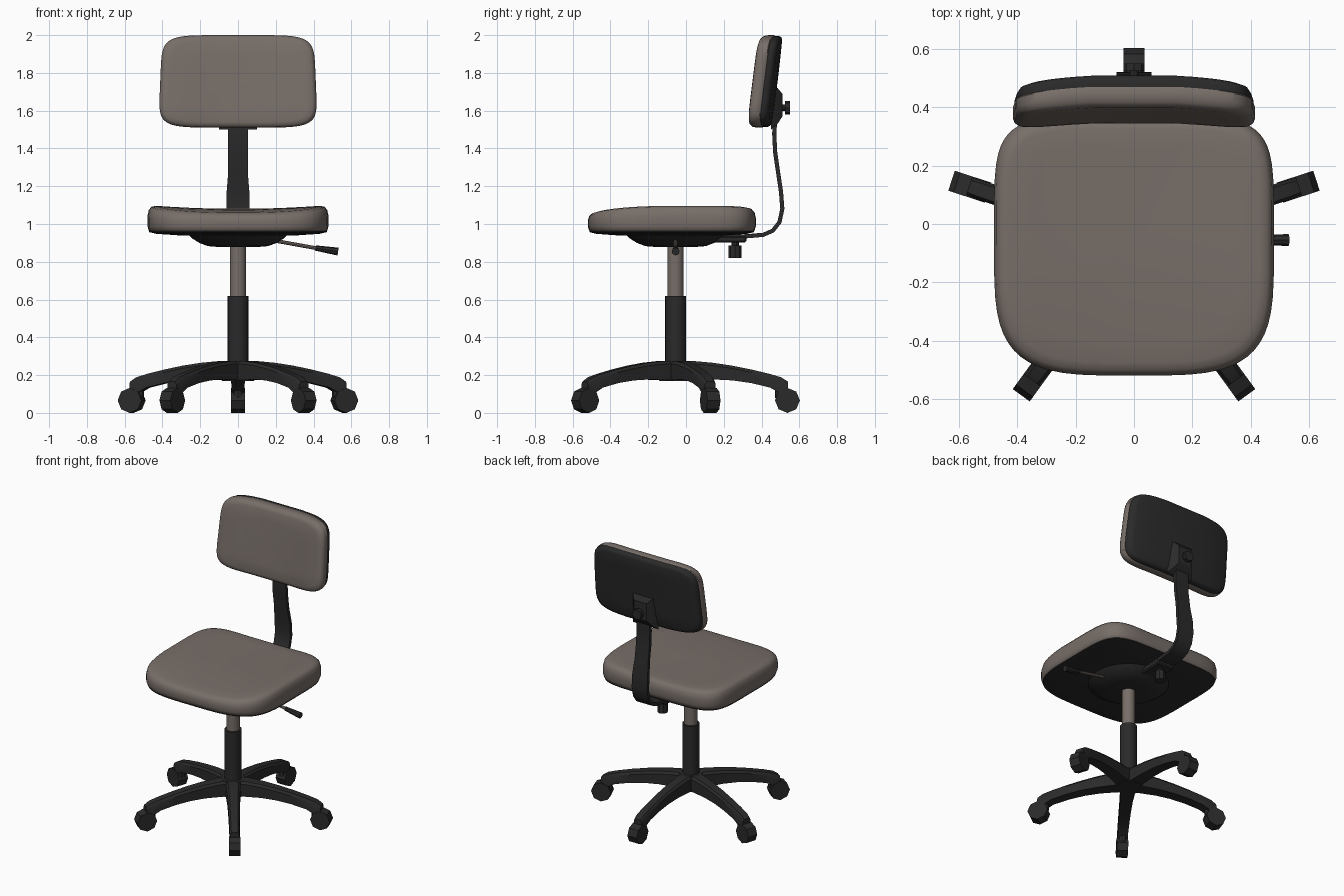
import bpy
import bmesh
from math import sin, cos, pi, radians, copysign
from mathutils import Vector, Matrix

cube = bpy.data.objects.get("Cube")
if cube:
    bpy.data.objects.remove(cube, do_unlink=True)


def material(name, color):
    m = bpy.data.materials.new(name)
    m.use_nodes = True
    m.diffuse_color = (*color, 1)
    m.node_tree.nodes["Principled BSDF"].inputs["Base Color"].default_value = (*color, 1)
    return m


taupe = material("warm grey", (0.185, 0.155, 0.138))
black = material("charcoal black", (0.023, 0.023, 0.023))
AXIS = Vector((0, -0.055, 0))   # centre line of column and base


def finish(name, bm, mat, angle=35):
    bmesh.ops.recalc_face_normals(bm, faces=bm.faces)
    me = bpy.data.meshes.new(name)
    bm.to_mesh(me)
    bm.free()
    me.materials.append(mat)
    ob = bpy.data.objects.new(name, me)
    bpy.context.collection.objects.link(ob)
    bpy.ops.object.select_all(action="DESELECT")
    ob.select_set(True)
    bpy.context.view_layer.objects.active = ob
    bpy.ops.object.shade_smooth_by_angle(angle=radians(angle))
    return ob


def loft(name, rings, mat, angle=35):
    """Skin a list of equal-length point rings and cap both ends."""
    bm = bmesh.new()
    loops = [[bm.verts.new(p) for p in ring] for ring in rings]
    n = len(loops[0])
    for a, b in zip(loops, loops[1:]):
        for i in range(n):
            j = (i + 1) % n
            bm.faces.new((a[i], a[j], b[j], b[i]))
    bm.faces.new(loops[0])
    bm.faces.new(loops[-1])
    return finish(name, bm, mat, angle)


def rod(name, a, b, r1, r2, mat, sides=16):
    """Cylinder or cone between two points."""
    a, b = Vector(a), Vector(b)
    rot = (b - a).to_track_quat("Z", "Y").to_matrix().to_4x4()
    bm = bmesh.new()
    bmesh.ops.create_cone(bm, cap_ends=True, segments=sides, radius1=r1, radius2=r2,
                          depth=(b - a).length, matrix=Matrix.Translation((a + b) / 2) @ rot)
    return finish(name, bm, mat)


def box(name, center, size, mat, bevel=0.008):
    bm = bmesh.new()
    bmesh.ops.create_cube(bm, matrix=Matrix.Translation(center) @ Matrix.Diagonal((*size, 1)))
    bmesh.ops.bevel(bm, geom=bm.edges[:], offset=bevel, segments=1, affect="EDGES")
    return finish(name, bm, mat, 25)


def pad(name, layers, half, power, place, mat):
    """Rounded-rectangle slab: layers are (scale, height), place maps to space."""
    rings = []
    for scale, h in layers:
        ring = []
        for i in range(56):
            a = 2 * pi * (i + 0.5) / 56
            p = 2 / (power[0] if sin(a) < 0 else power[1])
            u = copysign(abs(cos(a)) ** p, cos(a)) * scale
            v = copysign(abs(sin(a)) ** p, sin(a)) * scale
            ring.append(place(u * half[0], v * half[1], u, v, h))
        rings.append(ring)
    return loft(name, rings, mat, 50)


# Seat: cushion with a saddle-shaped top over a thin shell
def seat_place(x, y, u, v, h):
    t = max(0, (h - 0.98) / 0.12)
    sag = 0.02 * (1 - u * u) + 0.025 * max(0, -v) ** 2
    return x, y - 0.075, h - t * sag


SEAT = ((0.48, 0.445), (3.8, 5.5), seat_place)
pad("seat_cushion", [(0.95, 0.955), (0.985, 0.965), (1, 0.99), (1, 1.04), (0.985, 1.075),
                     (0.955, 1.093), (0.9, 1.1), (0.75, 1.1), (0.5, 1.1), (0.25, 1.1), (0.02, 1.1)],
    *SEAT, taupe)
pad("seat_shell", [(0.02, 0.938), (0.6, 0.938), (0.9, 0.948), (0.98, 0.957), (0.98, 0.966)],
    *SEAT, black)


# Backrest: bowed, tilted cushion with a shell behind it
def back_place(x, y, u, v, h):
    x *= 1 - 0.025 * v
    return x, 0.485 + 0.125 * y - 0.03 * u * u - h, 1.755 + y


BACK = ((0.412, 0.245), (6, 6), back_place)
pad("backrest_cushion", [(0.97, 0.036), (1, 0.045), (1, 0.075), (0.985, 0.093), (0.95, 0.104),
                         (0.88, 0.11), (0.6, 0.112), (0.3, 0.112), (0.02, 0.112)], *BACK, taupe)
pad("backrest_shell", [(0.02, 0), (0.3, 0), (0.6, 0), (0.9, 0), (0.96, 0.006), (0.985, 0.02),
                       (0.985, 0.042)], *BACK, black)

# Bent support bar swept along a side profile of (y, z)
path = [Vector(p) for p in [(0.14, 0.93), (0.32, 0.935), (0.41, 0.943), (0.46, 0.965), (0.495, 1.01),
                            (0.51, 1.08), (0.503, 1.17), (0.488, 1.27), (0.472, 1.38), (0.467, 1.48),
                            (0.475, 1.58), (0.485, 1.66)]]
rings = []
for i, p in enumerate(path):
    t = (path[min(i + 1, len(path) - 1)] - path[max(i - 1, 0)]).normalized()
    n = Vector((-t.y, t.x)) * 0.011
    w = 0.06 if p.y < 1.25 else 0.052
    rings.append([(sx * w, *(p + n * sn)) for sx, sn in ((-1, -1), (1, -1), (1, 1), (-1, 1))])
loft("support_bar", rings, black)

# Backrest bracket and its tightening knob
loft("backrest_bracket", [[(-w, y, z0), (w, y, z0), (w, y, z1), (-w, y, z1)] for y, w, z0, z1 in
                          ((0.45, 0.1, 1.5, 1.73), (0.485, 0.075, 1.53, 1.72), (0.51, 0.05, 1.57, 1.69))],
     black, 20)
rod("backrest_knob_stem", (0, 0.5, 1.615), (0, 0.535, 1.615), 0.018, 0.018, black, 10)
rod("backrest_knob", (0, 0.525, 1.615), (0, 0.55, 1.615), 0.036, 0.036, black, 8)

# Mechanism under the seat
circle = [(cos(2 * pi * i / 32), sin(2 * pi * i / 32)) for i in range(32)]
loft("seat_mechanism", [[AXIS + Vector((r * c, r * s, z)) for c, s in circle] for r, z in
                        ((0.27, 0.95), (0.245, 0.925), (0.205, 0.9), (0.16, 0.883), (0.1, 0.878))], black)
box("bar_clamp", (0, 0.225, 0.92), (0.13, 0.19, 0.035), black)
rod("clamp_knob_stem", (0, 0.26, 0.86), (0, 0.26, 0.92), 0.02, 0.02, black, 10)
rod("clamp_knob", (0, 0.26, 0.82), (0, 0.26, 0.885), 0.034, 0.034, black, 8)

# Height lever
rod("lever_rod", (0.12, -0.055, 0.925), (0.42, -0.055, 0.871), 0.01, 0.01, taupe, 8)
rod("lever_handle", (0.41, -0.055, 0.873), (0.53, -0.055, 0.854), 0.014, 0.021, black, 8)

# Gas column
rod("column_upper", AXIS + Vector((0, 0, 0.6)), AXIS + Vector((0, 0, 0.9)), 0.043, 0.043, taupe, 20)
rod("column_lower", AXIS + Vector((0, 0, 0.18)), AXIS + Vector((0, 0, 0.62)), 0.055, 0.055, black, 20)

# Five-arm base with casters
rod("base_hub", AXIS + Vector((0, 0, 0.17)), AXIS + Vector((0, 0, 0.275)), 0.085, 0.075, black, 20)
ARM = [(0.02, 0.275, 0.17, 0.05), (0.1, 0.274, 0.174, 0.046), (0.2, 0.265, 0.177, 0.041),
       (0.3, 0.25, 0.172, 0.038), (0.4, 0.23, 0.158, 0.036), (0.5, 0.206, 0.134, 0.034),
       (0.56, 0.188, 0.1, 0.033), (0.595, 0.165, 0.09, 0.03)]
for k in range(5):
    turn = Matrix.Translation(AXIS) @ Matrix.Rotation(radians(90 + 72 * k), 4, "Z")
    rings = []
    for r, top, low, w in ARM:
        section = ((-w, low), (w, low), (w, top - 0.015), (w * 0.7, top), (-w * 0.7, top), (-w, top - 0.015))
        rings.append([turn @ Vector((r, y, z)) for y, z in section])
    loft(f"base_arm_{k + 1}", rings, black)
    rod(f"caster_{k + 1}", turn @ Vector((0.592, -0.036, 0.066)), turn @ Vector((0.592, 0.036, 0.066)),
        0.066, 0.066, black, 8)
    rod(f"caster_stem_{k + 1}", turn @ Vector((0.55, 0, 0.08)), turn @ Vector((0.55, 0, 0.17)),
        0.025, 0.025, black, 8)
